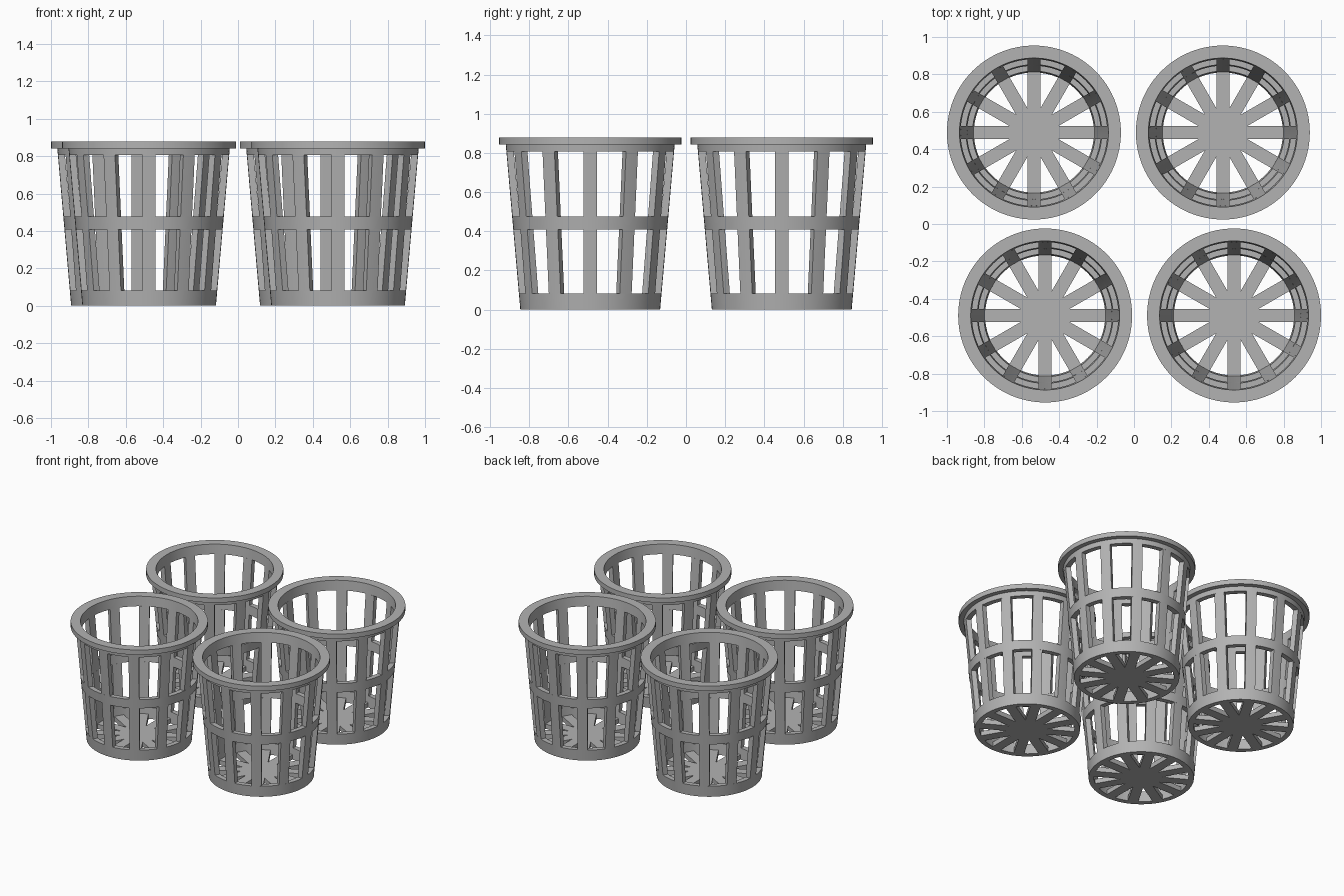
import bpy, bmesh, math
from mathutils import Matrix

if "Cube" in bpy.data.objects:
    bpy.data.objects.remove(bpy.data.objects["Cube"], do_unlink=True)

SEGMENTS, RIBS = 96, 12
HALF_RIB, WALL, HEIGHT = 0.035, 0.036, 0.878
BASE_TOP, MID_LOW, MID_TOP, RIM_LOW, LIP_LOW = 0.082, 0.408, 0.476, 0.806, 0.842

grey = bpy.data.materials.new("plain grey")
grey.use_nodes = True
colour = (0.45, 0.45, 0.45, 1)
grey.diffuse_color = colour
grey.node_tree.nodes["Principled BSDF"].inputs["Base Color"].default_value = colour


def outer(z):
    return 0.357 + 0.088 * z


def inner(z):
    return outer(z) - WALL


def finish(bm, name):
    bmesh.ops.recalc_face_normals(bm, faces=bm.faces)
    mesh = bpy.data.meshes.new(name)
    bm.to_mesh(mesh)
    bm.free()
    mesh.materials.append(grey)
    return mesh


def lathe(name, profile):
    """Revolve a closed (radius, z) profile into a ring."""
    bm = bmesh.new()
    loops = []
    for i in range(SEGMENTS):
        a = math.tau * i / SEGMENTS
        loops.append([bm.verts.new((r * math.cos(a), r * math.sin(a), z)) for r, z in profile])
    n = len(profile)
    for i, loop in enumerate(loops):
        nxt = loops[(i + 1) % SEGMENTS]
        for j in range(n):
            k = (j + 1) % n
            bm.faces.new((loop[j], nxt[j], nxt[k], loop[k]))
    return finish(bm, name)


def band(name, low, top):
    return lathe(name, [(inner(low), low), (outer(low), low), (outer(top), top), (inner(top), top)])


def ribs(name, low, top):
    """Upright slats that follow the curve and taper of the wall."""
    bm = bmesh.new()
    offsets = (-HALF_RIB, 0, HALF_RIB)
    for i in range(RIBS):
        turn = Matrix.Rotation(math.tau * i / RIBS, 3, "Z")
        ends = []
        for z in (low, top):
            section = [(outer(z), t) for t in offsets] + [(inner(z), t) for t in reversed(offsets)]
            ends.append([bm.verts.new(turn @ Matrix.Translation(
                (math.sqrt(r * r - t * t), t, z)).translation) for r, t in section])
        bottom, upper = ends
        bm.faces.new(bottom)
        bm.faces.new(upper)
        for j in range(len(bottom)):
            k = (j + 1) % len(bottom)
            bm.faces.new((bottom[j], bottom[k], upper[k], upper[j]))
    return finish(bm, name)


def spoked_floor(name, thickness):
    """Star of spokes that meet in a solid hub."""
    bm = bmesh.new()
    half = math.pi / RIBS
    tip = math.hypot(inner(0) + 0.002, HALF_RIB)
    spread = math.asin(HALF_RIB / tip)
    valley = HALF_RIB / math.sin(half)
    outline = []
    for i in range(RIBS):
        a = math.tau * i / RIBS
        for r, b in ((tip, a - spread), (tip, a + spread), (valley, a + half)):
            outline.append(bm.verts.new((r * math.cos(b), r * math.sin(b), 0)))
    face = bm.faces.new(outline)
    made = bmesh.ops.extrude_face_region(bm, geom=[face], use_keep_orig=True)
    top = [v for v in made["geom"] if isinstance(v, bmesh.types.BMVert)]
    bmesh.ops.translate(bm, verts=top, vec=(0, 0, thickness))
    return finish(bm, name)


# Parts shared by every basket
parts = [
    lathe("rim", [(inner(RIM_LOW), RIM_LOW), (outer(RIM_LOW), RIM_LOW), (outer(LIP_LOW), LIP_LOW),
                  (0.465, LIP_LOW), (0.465, HEIGHT), (inner(HEIGHT), HEIGHT)]),
    band("middle_band", MID_LOW, MID_TOP),
    band("base_band", 0, BASE_TOP),
    ribs("lower_ribs", BASE_TOP, MID_LOW),
    ribs("upper_ribs", MID_TOP, RIM_LOW),
    spoked_floor("spoked_floor", 0.035),
]

# Four baskets, the rows slightly staggered
places = {
    "back_right": (-0.535, 0.489), "back_left": (0.475, 0.489),
    "front_right": (-0.475, -0.489), "front_left": (0.535, -0.489),
}
bpy.ops.object.select_all(action="DESELECT")
for place, (x, y) in places.items():
    for mesh in parts:
        ob = bpy.data.objects.new(f"{place}_basket_{mesh.name}", mesh)
        ob.location = (x, y, 0)
        bpy.context.collection.objects.link(ob)
        if place == "back_right":
            ob.select_set(True)
            bpy.context.view_layer.objects.active = ob

# Smooth the round walls and keep the edges sharp
bpy.ops.object.shade_smooth_by_angle(angle=math.radians(30))
